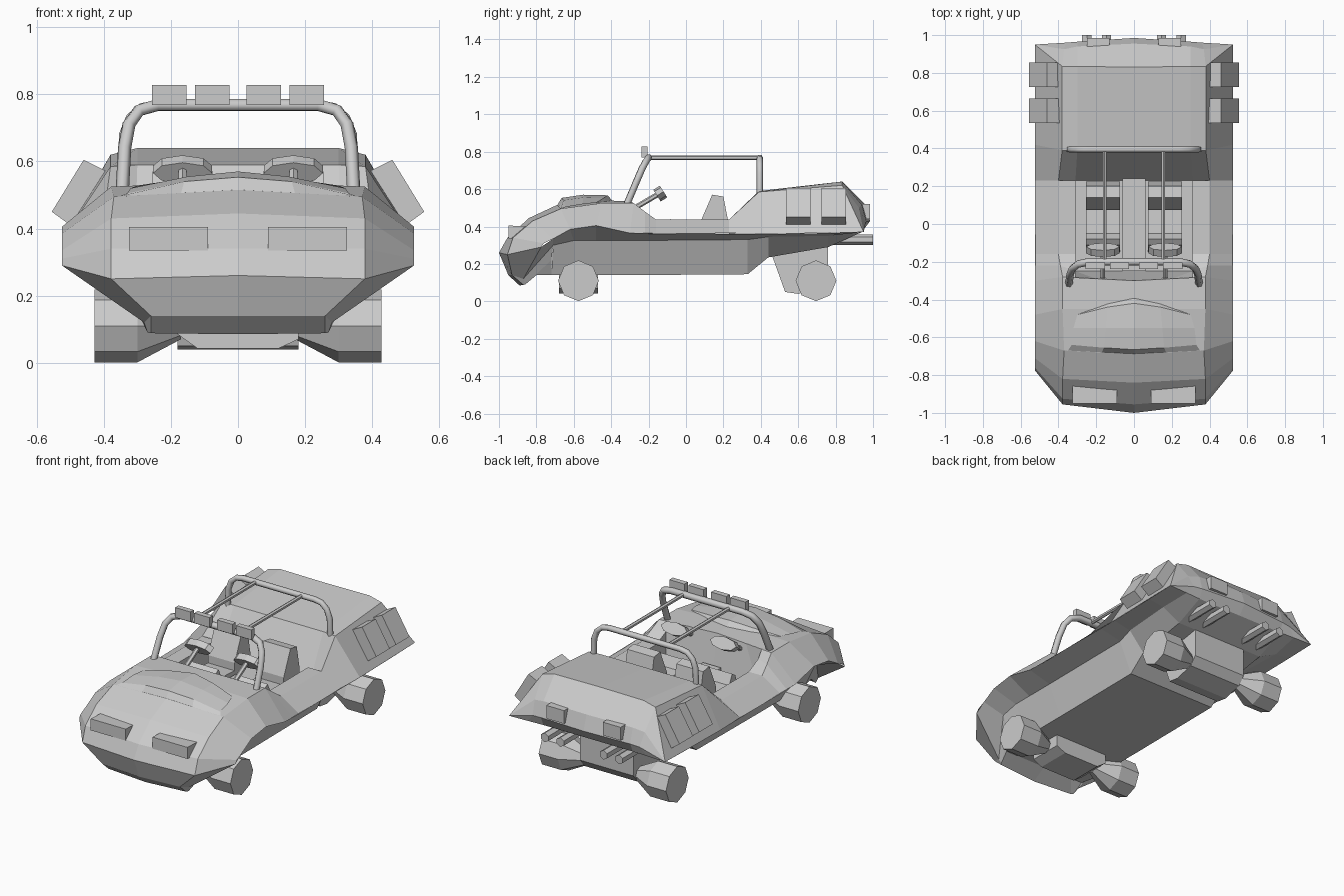
import bpy, bmesh, math
from mathutils import Vector


def finish(name, bm):
    bmesh.ops.remove_doubles(bm, verts=bm.verts, dist=0.0005)
    bmesh.ops.recalc_face_normals(bm, faces=bm.faces)
    me = bpy.data.meshes.new(name)
    bm.to_mesh(me)
    bm.free()
    ob = bpy.data.objects.new(name, me)
    bpy.context.collection.objects.link(ob)
    return ob


def loft(bm, rows):
    """Skin rows of half-section points, mirrored across x = 0."""
    for s in (1, -1):
        grid = [[bm.verts.new((s * x, y, z)) for x, y, z in r] for r in rows]
        for a, b in zip(grid, grid[1:]):
            for i in range(len(a) - 1):
                quad = []
                for v in (a[i], a[i + 1], b[i + 1], b[i]):
                    if all((v.co - q.co).length > 0.0005 for q in quad):
                        quad.append(v)
                if len(quad) > 2:
                    bm.faces.new(quad)


def prism(name, pts, axis, a, b):
    """Extrude a 2D polygon along an axis: 'x' takes (y, z), 'y' takes (x, z)."""
    bm = bmesh.new()
    at = (lambda p, d: (d, p[0], p[1])) if axis == 'x' else (lambda p, d: (p[0], d, p[1]))
    lo = [bm.verts.new(at(p, a)) for p in pts]
    hi = [bm.verts.new(at(p, b)) for p in pts]
    bm.faces.new(lo)
    bm.faces.new(hi)
    n = len(pts)
    for i in range(n):
        bm.faces.new((lo[i], lo[(i + 1) % n], hi[(i + 1) % n], hi[i]))
    return finish(name, bm)


def box(name, x0, x1, y0, y1, z0, z1):
    return prism(name, [(y0, z0), (y1, z0), (y1, z1), (y0, z1)], 'x', x0, x1)


def rod(name, p, q, r1, r2, n=8, turn=0.0):
    p, q = Vector(p), Vector(q)
    bm = bmesh.new()
    bmesh.ops.create_cone(bm, cap_ends=True, segments=n, radius1=r1, radius2=r2,
                          depth=(q - p).length)
    ob = finish(name, bm)
    ob.location = (p + q) / 2
    ob.rotation_euler = (q - p).to_track_quat('Z', 'Y').to_euler()
    return ob


def hoop(name, half, r):
    pts = half + [(-x, y, z) for x, y, z in reversed(half)]
    cu = bpy.data.curves.new(name, 'CURVE')
    cu.dimensions = '3D'
    cu.bevel_depth = r
    cu.bevel_resolution = 1
    cu.use_fill_caps = True
    sp = cu.splines.new('POLY')
    sp.points.add(len(pts) - 1)
    for sp_pt, p in zip(sp.points, pts):
        sp_pt.co = (*p, 1)
        sp_pt.radius = 1
    ob = bpy.data.objects.new(name, cu)
    bpy.context.collection.objects.link(ob)


# Body shell: nose and hood, cockpit, rear deck, underside
body = bmesh.new()
loft(body, [
    [(.28, -.80, .14), (.2, -.80, .14), (0, -.80, .14)],
    [(.27, -.86, .09), (.26, -.87, .088), (0, -.89, .085)],
    [(.28, -.87, .12), (.26, -.93, .14), (0, -.95, .14)],
    [(.525, -.775, .29), (.378, -.955, .25), (0, -1.0, .26)],
    [(.525, -.76, .31), (.378, -.925, .34), (0, -.955, .34)],
    [(.525, -.71, .335), (.378, -.82, .43), (0, -.84, .445)],
    [(.525, -.62, .385), (.37, -.67, .495), (0, -.69, .515)],
    [(.525, -.48, .405), (.378, -.45, .525), (0, -.45, .54)],
    [(.525, -.30, .365), (.378, -.28, .525), (0, -.30, .535)],
])
loft(body, [
    [(.525, -.30, .365), (.378, -.28, .525), (.31, -.285, .527), (.2, -.29, .53), (0, -.30, .535)],
    [(.525, -.22, .362), (.39, -.22, .48), (.31, -.25, .48), (.31, -.25, .30), (0, -.25, .30)],
    [(.525, -.16, .36), (.40, -.16, .437), (.31, -.16, .437), (.31, -.16, .30), (0, -.16, .30)],
    [(.525, .23, .365), (.40, .23, .437), (.31, .23, .437), (.31, .23, .30), (0, .23, .30)],
])
loft(body, [
    [(.525, .23, .365), (.40, .23, .437), (.31, .23, .30), (0, .23, .30)],
    [(.525, .42, .36), (.38, .39, .585), (.30, .39, .59), (0, .39, .59)],
    [(.525, .95, .37), (.38, .835, .62), (.30, .835, .64), (0, .83, .64)],
    [(.525, .95, .37), (.37, .925, .50), (.30, .94, .515), (0, .955, .52)],
    [(.525, .95, .37), (.36, .96, .42), (.30, .965, .425), (0, .985, .43)],
    [(.525, .95, .37), (.40, .945, .37), (.30, .94, .37), (0, .94, .37)],
])
loft(body, [
    [(.525, -.775, .29), (.28, -.87, .12), (.27, -.86, .09), (.28, -.80, .14), (0, -.80, .14)],
    [(.525, -.71, .335), (.38, -.71, .30), (.33, -.72, .22), (.30, -.72, .14), (0, -.72, .14)],
])
loft(body, [
    [(.525, -.71, .335), (.38, -.71, .30), (.30, -.72, .14), (0, -.72, .14)],
    [(.525, -.62, .385), (.38, -.60, .325), (.30, -.60, .14), (0, -.60, .14)],
    [(.525, -.48, .405), (.38, -.48, .325), (.30, -.48, .14), (0, -.48, .14)],
    [(.525, -.30, .365), (.38, -.30, .325), (.30, -.30, .14), (0, -.30, .14)],
    [(.525, .33, .36), (.38, .33, .33), (.30, .33, .145), (0, .33, .145)],
    [(.525, .45, .36), (.40, .44, .345), (.30, .44, .235), (0, .44, .235)],
    [(.525, .76, .365), (.42, .76, .35), (.30, .76, .29), (0, .76, .29)],
    [(.525, .95, .37), (.40, .945, .37), (.30, .94, .37), (0, .94, .37)],
])
finish("body", body)

# Raised hood vent, opening toward the cockpit
vent = bmesh.new()
loft(vent, [
    [(.35, -.67, .497), (.17, -.68, .505), (0, -.69, .512)],
    [(.33, -.64, .505), (.16, -.655, .54), (0, -.665, .553)],
    [(.32, -.55, .52), (.15, -.55, .555), (0, -.55, .57)],
    [(.30, -.48, .528), (.14, -.44, .552), (0, -.42, .567)],
    [(.30, -.48, .525), (.14, -.42, .53), (0, -.39, .535)],
])
finish("hood_vent", vent)

# Roll cage and its lamps
hoop("front_roll_bar", [(.345, -.32, .51), (.338, -.265, .64), (.325, -.235, .71),
                        (.295, -.212, .752), (.24, -.20, .768)], .02)
hoop("rear_roll_bar", [(.345, .395, .56), (.34, .395, .68), (.32, .395, .73),
                       (.285, .395, .76), (.24, .395, .768)], .017)
for x in (-.205, -.077, .077, .205):
    box("roof_lamp", x - .051, x + .051, -.238, -.205, .768, .828)

# Cockpit tunnel
box("centre_tunnel", -.06, .06, -.25, .24, .29, .36)

for s in (-1, 1):
    # Roll cage rails
    rod("cage_rail", (s * .155, -.2, .768), (s * .155, .395, .768), .012, .012, 6)

    # Seats
    prism("seat_cushion", [(-.15, .29), (.12, .29), (.12, .37), (-.05, .38), (-.08, .44), (-.11, .42)],
          'x', s * .075, s * .255)
    prism("seat_back", [(.075, .30), (.075, .42), (.14, .57), (.20, .56), (.225, .43), (.225, .30)],
          'x', s * .075, s * .255)

    # Steering column and flattened wheel
    rod("steering_column", (s * .165, -.29, .49), (s * .165, -.145, .575), .014, .014, 6)
    wheel = rod("steering_wheel", (s * .165, -.155, .565), (s * .165, -.12, .587), .088, .088)
    wheel.scale = (1, .42, 1)

    # Headlights and tail lights
    prism("headlight", [(-.95, .335), (-.80, .335), (-.80, .40), (-.95, .405)], 'x', s * .09, s * .325)
    box("tail_light", s * .13, s * .25, .90, .985, .44, .52)

    # Twin exhaust pipes
    for x in (.145, .25):
        rod("exhaust_pipe", (s * x, .75, .33), (s * x, 1.0, .33), .028, .028, 6)

    # Panels on the rear flanks
    for y in (.535, .725):
        prism("side_panel", [(s * x, z) for x, z in ((.46, .605), (.555, .45), (.50, .41), (.39, .57))],
              'y', y, y + .13)

    # Eight-sided wheels with tapered inner hubs
    for y in (-.575, .695):
        rod("wheel", (s * .30, y, .11), (s * .428, y, .11), .109, .109)
        rod("wheel_hub", (s * .17, y, .11), (s * .30, y, .11), .04, .109)

# Axle housings
prism("front_axle_housing", [(-.18, .085), (-.12, .042), (.12, .042), (.18, .07), (.18, .15), (-.18, .15)],
      'y', -.68, -.47)
prism("rear_axle_housing", [(.46, .245), (.53, .05), (.60, .04), (.72, .07), (.76, .12), (.76, .295)],
      'x', -.18, .18)
